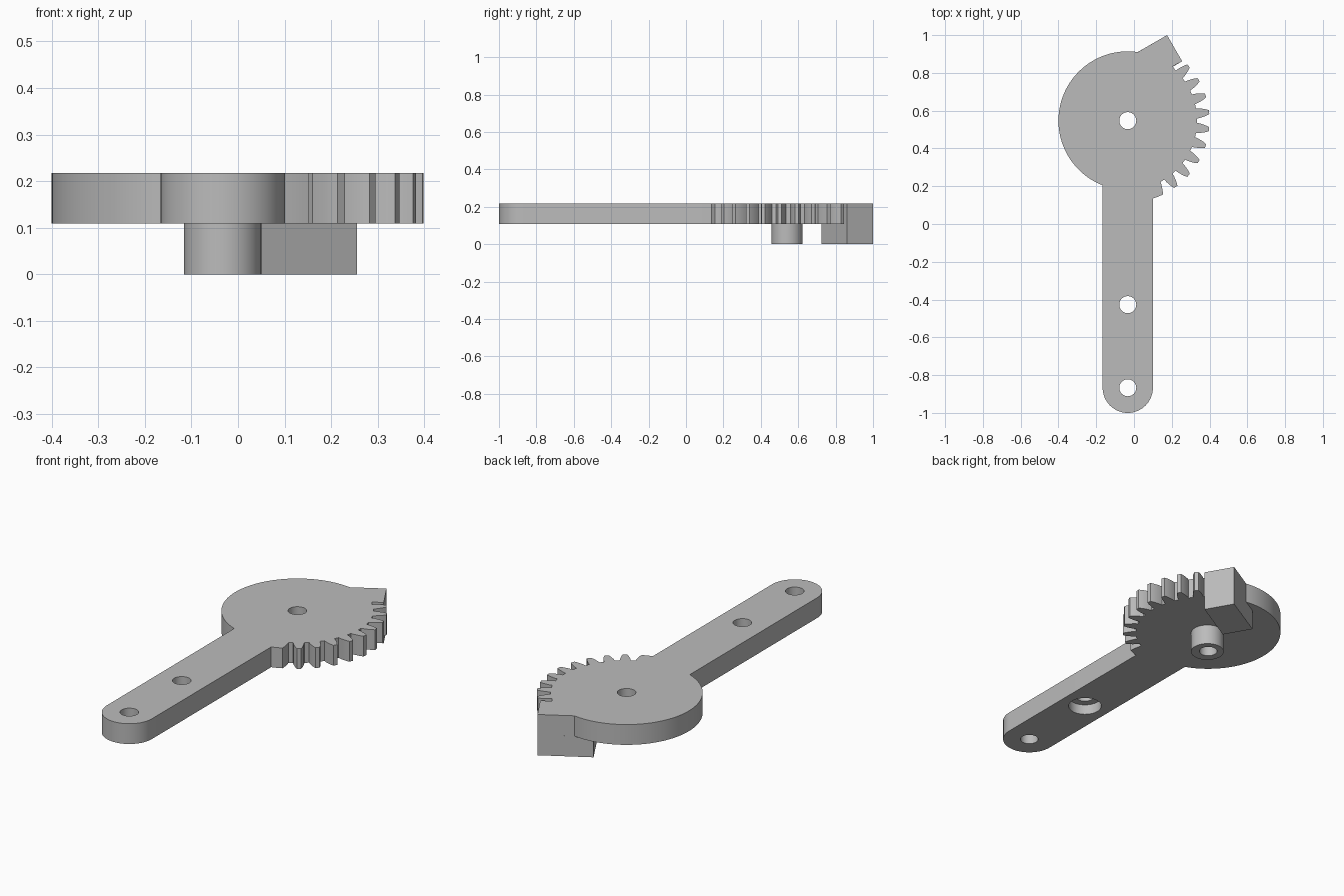
import bpy, bmesh
from math import sin, cos, radians, sqrt, degrees, atan2

if "Cube" in bpy.data.objects:
    bpy.data.objects.remove(bpy.data.objects["Cube"])

CX, CY = -0.033, 0.547               # hub axis
DISC_R, TIP_R = 0.367, 0.433
ARM_R, ARM_END = 0.133, -0.867
BOTTOM, TOP = 0.109, 0.217
HOLE_R, BOSS_R = 0.045, 0.083
PITCH = 12

grey = bpy.data.materials.new("plain grey")
grey.use_nodes = True
grey.diffuse_color = (0.5, 0.5, 0.5, 1)
grey.node_tree.nodes["Principled BSDF"].inputs["Base Color"].default_value = (0.5, 0.5, 0.5, 1)


def polar(radius, deg, cx=CX, cy=CY):
    a = radians(deg)
    return (cx + radius * cos(a), cy + radius * sin(a))


def arc(radius, start, end, steps, cx=CX, cy=CY):
    return [polar(radius, start + (end - start) * i / steps, cx, cy) for i in range(steps + 1)]


def prism(name, outline, z0, z1):
    """Extrude a closed counter-clockwise outline from z0 to z1."""
    bm = bmesh.new()
    base = bm.faces.new([bm.verts.new((x, y, z0)) for x, y in outline])
    top = bmesh.ops.extrude_face_region(bm, geom=[base])["geom"]
    verts = [v for v in top if isinstance(v, bmesh.types.BMVert)]
    bmesh.ops.translate(bm, verts=verts, vec=(0, 0, z1 - z0))
    bmesh.ops.recalc_face_normals(bm, faces=bm.faces)
    mesh = bpy.data.meshes.new(name)
    bm.to_mesh(mesh)
    bm.free()
    mesh.materials.append(grey)
    obj = bpy.data.objects.new(name, mesh)
    bpy.context.collection.objects.link(obj)
    return obj


def cylinder(name, radius, cy, z0, z1):
    return prism(name, arc(radius, 0, 360, 48, CX, cy)[:-1], z0, z1)


def activate(obj):
    bpy.ops.object.select_all(action='DESELECT')
    obj.select_set(True)
    bpy.context.view_layer.objects.active = obj


def drill(obj, radius, cy, z0, z1):
    cutter = cylinder("hole_cutter", radius, cy, z0, z1)
    cutter.hide_render = True
    mod = obj.modifiers.new("hole", 'BOOLEAN')
    mod.operation, mod.solver, mod.object = 'DIFFERENCE', 'EXACT', cutter
    activate(obj)
    bpy.ops.object.modifier_apply(modifier=mod.name)
    bpy.data.objects.remove(cutter)


# Stop block: a rectangle turned by 30 degrees
ux, uy = cos(radians(30)), sin(radians(30))
WIDTH, LENGTH = 0.16, 0.272
far = (0.175, 1.0)
near = (far[0] + WIDTH * uy, far[1] - WIDTH * ux)
block = [far, (far[0] - LENGTH * ux, far[1] - LENGTH * uy),
         (near[0] - LENGTH * ux, near[1] - LENGTH * uy), near]

# Tooth flank: radius and half angle
flank = [(DISC_R, 4.2), (0.383, 3.8), (0.4, 3.1), (0.418, 2.3), (TIP_R, 1.35)]

# Plate outline: arm end, toothed sector, block corner, disc
outline = arc(ARM_R, -180, 0, 32, CX, ARM_END)
outline += arc(TIP_R, -72, -66 + flank[-1][1], 4)
outline += [polar(r, -66 + h) for r, h in reversed(flank[:-1])]
for k in range(9):
    mid = -54 + PITCH * k
    outline += [polar(r, mid - h) for r, h in flank]
    outline += [polar(r, mid + h) for r, h in reversed(flank)]
outline += [polar(0.373, 50.4), near, far]
join = degrees(atan2(sqrt(DISC_R ** 2 - ARM_R ** 2), ARM_R))
outline += arc(DISC_R, 81.7, 180 + join, 64)

plate = prism("lever_plate", outline, BOTTOM, TOP)
for y in (CY, -0.427, ARM_END):
    drill(plate, HOLE_R, y, 0, 0.3)
# Counterbore under the middle hole
drill(plate, BOSS_R, -0.427, 0, BOTTOM + 0.055)

# Parts below the plate
stop_block = prism("stop_block", block, 0, BOTTOM)
boss = cylinder("pivot_boss", BOSS_R, CY - 0.006, 0, BOTTOM)
drill(boss, HOLE_R, CY, -0.1, 0.3)

for obj in (plate, boss):
    activate(obj)
    bpy.ops.object.shade_smooth_by_angle(angle=radians(25))
